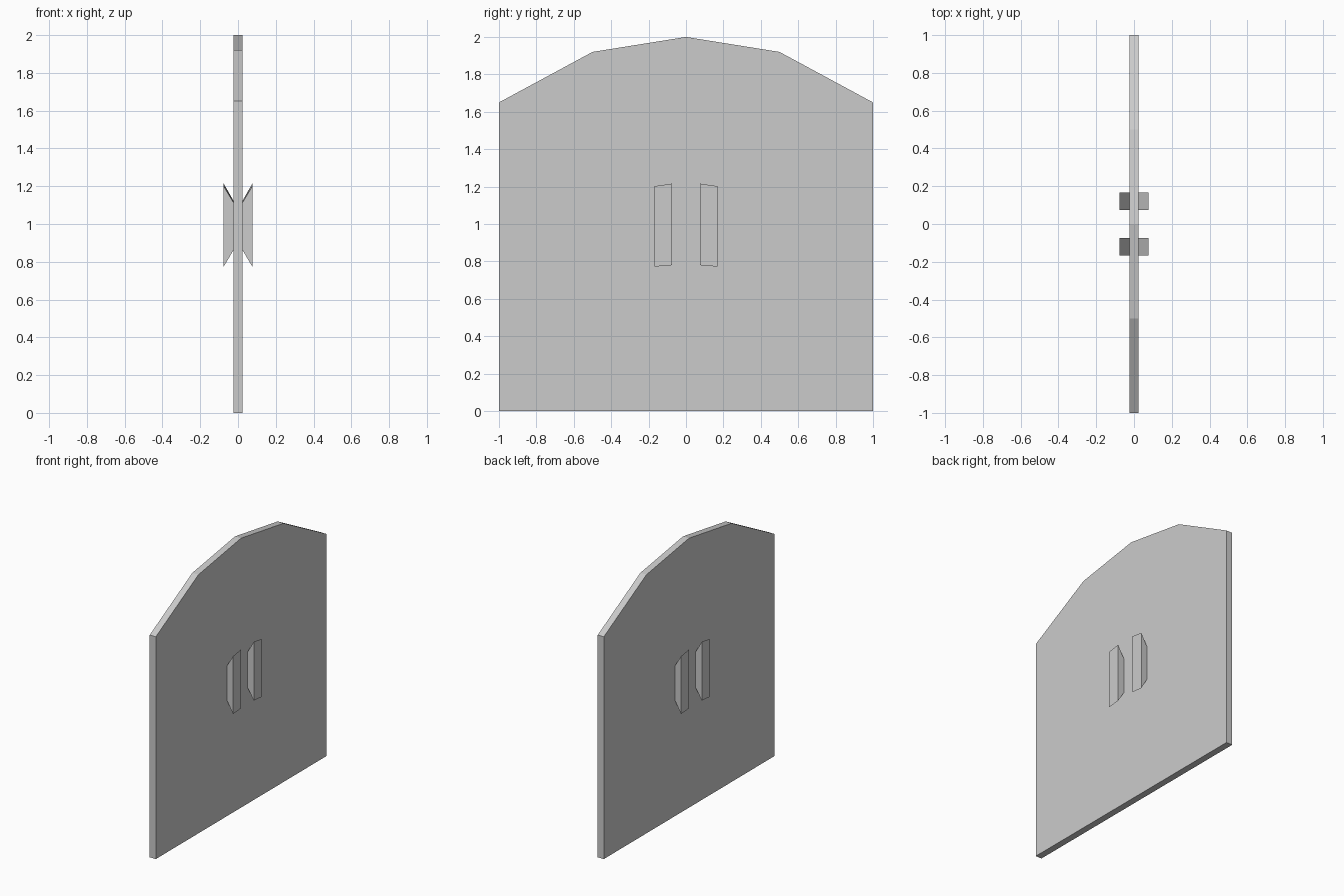
import bpy, bmesh

if "Cube" in bpy.data.objects:
    bpy.data.objects.remove(bpy.data.objects["Cube"])


def loft(name, ring_a, ring_b):
    """Solid between two matching rings of points."""
    bm = bmesh.new()
    a = [bm.verts.new(p) for p in ring_a]
    b = [bm.verts.new(p) for p in ring_b]
    n = len(a)
    bm.faces.new(a)
    bm.faces.new(b[::-1])
    for i in range(n):
        bm.faces.new((a[i], b[i], b[(i + 1) % n], a[(i + 1) % n]))
    bmesh.ops.recalc_face_normals(bm, faces=bm.faces)
    mesh = bpy.data.meshes.new(name)
    bm.to_mesh(mesh)
    bm.free()
    obj = bpy.data.objects.new(name, mesh)
    bpy.context.collection.objects.link(obj)
    return obj


# Arched door slab
T = 0.025
profile = [(-1, 0), (1, 0), (1, 1.65), (0.5, 1.92), (0, 2), (-0.5, 1.92), (-1, 1.65)]
loft("door_panel", [(-T, y, z) for y, z in profile], [(T, y, z) for y, z in profile])

# Flared handles, a pair on each face of the door
root = [(0.075, 0.865), (0.166, 0.86), (0.166, 1.115), (0.075, 1.125)]
grip = [(0.075, 0.78), (0.168, 0.772), (0.168, 1.202), (0.075, 1.216)]
for face, sx in (("front", 1), ("back", -1)):
    for side, sy in (("left", -1), ("right", 1)):
        loft(f"{face}_handle_{side}",
             [(sx * T, sy * y, z) for y, z in root],
             [(sx * 0.077, sy * y, z) for y, z in grip])
